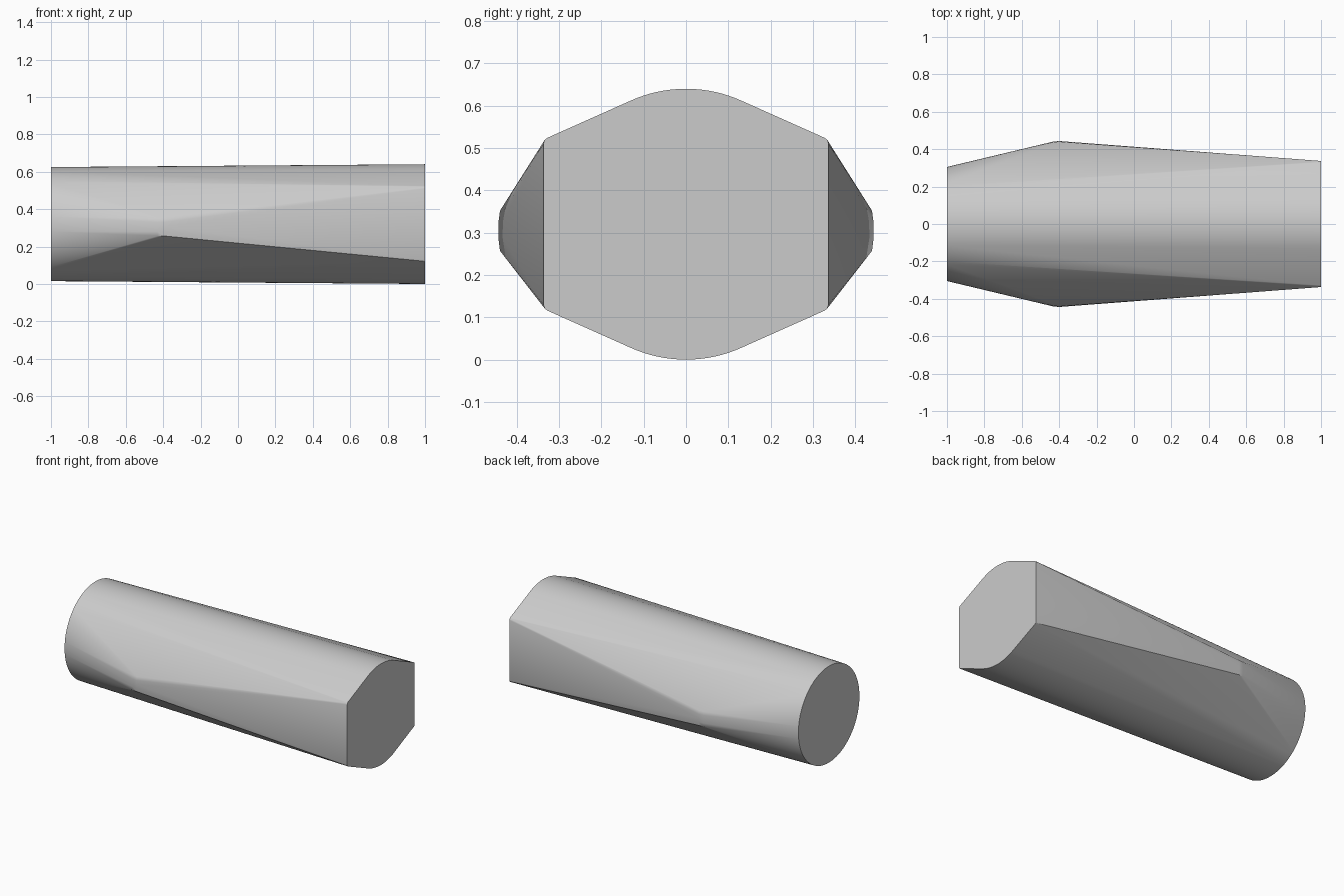
import bpy, bmesh, math

cube = bpy.data.objects.get("Cube")
if cube:
    bpy.data.objects.remove(cube, do_unlink=True)

MID = 0.32  # height of the long axis


def arc(x, radius, start, end, steps):
    """Points on a circle around the long axis, angles in degrees."""
    angles = [math.radians(start + (end - start) * i / steps) for i in range(steps + 1)]
    return [(x, radius * math.cos(a), MID + radius * math.sin(a)) for a in angles]


# Round end
points = arc(-1, 0.305, 0, 360, 96)[:-1]

# Flat-sided end: arcs above and below, with softened corners at the sides
points += arc(1, 0.32, 65, 115, 16) + arc(1, 0.32, 245, 295, 16)
for side in (-1, 1):
    for y, dz in ((0.337, 0.19), (0.334, 0.199), (0.328, 0.204), (0.32, 0.207)):
        points += [(1, side * y, MID + dz), (1, side * y, MID - dz)]
    # Side bulge
    for x in (-0.43, -0.4, -0.37):
        rise = 0.0025 if x == -0.4 else 0
        for z, y in ((0.257, 0.437), (0.28, 0.44), (0.305, 0.441), (0.33, 0.44), (0.352, 0.437)):
            points.append((x, side * (y + rise), z))

# Tight skin around the sections
bm = bmesh.new()
for p in points:
    bm.verts.new(p)
result = bmesh.ops.convex_hull(bm, input=bm.verts)
loose = [v for v in bm.verts if not v.link_faces]
bmesh.ops.delete(bm, geom=loose, context='VERTS')
bmesh.ops.dissolve_limit(bm, angle_limit=math.radians(0.2), verts=bm.verts, edges=bm.edges)
bmesh.ops.recalc_face_normals(bm, faces=bm.faces)
mesh = bpy.data.meshes.new("tapered_body")
bm.to_mesh(mesh)
bm.free()
body = bpy.data.objects.new("tapered_body", mesh)
bpy.context.collection.objects.link(body)

# Plain grey
grey = bpy.data.materials.new("light_grey")
grey.use_nodes = True
colour = (0.6, 0.6, 0.6, 1)
grey.diffuse_color = colour
grey.node_tree.nodes["Principled BSDF"].inputs["Base Color"].default_value = colour
mesh.materials.append(grey)

# Smooth sides, crisp ends
bpy.ops.object.select_all(action='DESELECT')
body.select_set(True)
bpy.context.view_layer.objects.active = body
bpy.ops.object.shade_smooth_by_angle(angle=math.radians(30))
